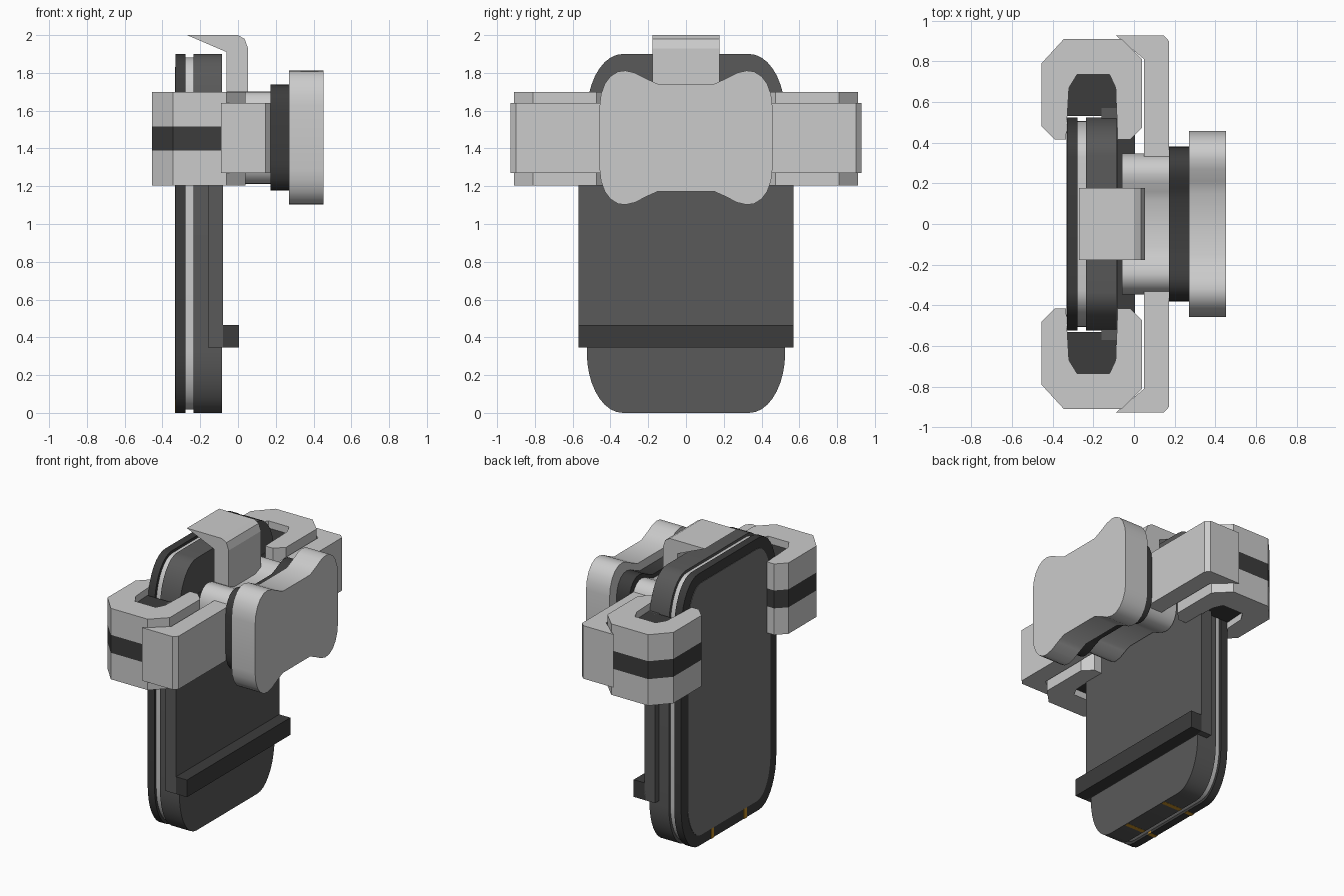
import bpy, bmesh, math

if "Cube" in bpy.data.objects:
    bpy.data.objects.remove(bpy.data.objects["Cube"])


def material(name, rgb):
    m = bpy.data.materials.new(name)
    m.diffuse_color = (*rgb, 1)
    m.use_nodes = True
    m.node_tree.nodes["Principled BSDF"].inputs["Base Color"].default_value = m.diffuse_color
    return m


DARK = material("dark_grey", (0.1, 0.1, 0.1))
BLACK = material("charcoal", (0.045, 0.045, 0.045))
GLASS = material("glass_grey", (0.18, 0.18, 0.18))
ORANGE = material("orange", (0.55, 0.27, 0.02))


def prism(name, pts, axis, a, b, mat=None, smooth=False):
    """Extrude a 2D outline along an axis: x takes (y,z), y takes (x,z), z takes (x,y)."""
    def place(p, h):
        return {"x": (h, p[0], p[1]), "y": (p[0], h, p[1]), "z": (p[0], p[1], h)}[axis]
    bm = bmesh.new()
    lo = [bm.verts.new(place(p, a)) for p in pts]
    hi = [bm.verts.new(place(p, b)) for p in pts]
    n = len(pts)
    bm.faces.new(lo)
    bm.faces.new(hi)
    for i in range(n):
        j = (i + 1) % n
        bm.faces.new((lo[i], lo[j], hi[j], hi[i]))
    bmesh.ops.recalc_face_normals(bm, faces=bm.faces)
    me = bpy.data.meshes.new(name)
    bm.to_mesh(me)
    bm.free()
    ob = bpy.data.objects.new(name, me)
    bpy.context.collection.objects.link(ob)
    if mat:
        me.materials.append(mat)
    if smooth:
        bpy.ops.object.select_all(action='DESELECT')
        ob.select_set(True)
        bpy.context.view_layer.objects.active = ob
        bpy.ops.object.shade_smooth_by_angle(angle=math.radians(35))
    return ob


def box(name, x, y, z, mat=None):
    return prism(name, [(x[0], y[0]), (x[1], y[0]), (x[1], y[1]), (x[0], y[1])], "z", *z, mat)


def mirror4(quarter, zc):
    """Reflect a top-right quarter outline, listed from the top centre to the side."""
    right = quarter + [(y, -z) for y, z in reversed(quarter)]
    full = right + [(-y, -z) for y, z in right]
    return [(y, zc + z) for y, z in full]


def slab(inset, ry=0.19, rz=0.32):
    """Rounded rectangle of the handset with elliptical corners."""
    w, h = 0.525 - inset, 0.95 - inset
    ry, rz = max(ry - inset * 0.6, 0.05), max(rz - inset * 0.8, 0.05)
    q = []
    for i in range(10):
        t = math.pi / 2 * i / 9
        q.append((w - ry + ry * math.sin(t), h - rz + rz * math.cos(t)))
    return mirror4(q, 0.95)


BONE = [(0.15, 0.285), (0.21, 0.312), (0.27, 0.343), (0.32, 0.355), (0.36, 0.35),
        (0.40, 0.325), (0.43, 0.285), (0.45, 0.23), (0.457, 0.17)]


def bone(sy, sz):
    return mirror4([(y * sy, z * sz) for y, z in BONE], 1.457)


# Handset layers
prism("front_frame", slab(0), "x", -0.33, -0.277, BLACK, True)
prism("middle_band", slab(0.018), "x", -0.28, -0.23, None, True)
prism("back_shell", slab(0), "x", -0.235, -0.085, DARK, True)
prism("screen", slab(0.07), "x", -0.333, -0.32, GLASS, True)

# Orange strips under the handset
for i, y in enumerate((-0.18, 0.18)):
    box(f"bottom_strip_{i}", (-0.333, -0.277), (y - 0.015, y + 0.015), (-0.001, 0.07), ORANGE)
    box(f"bottom_strip_back_{i}", (-0.235, -0.09), (y - 0.015, y + 0.015), (-0.001, 0.01), ORANGE)

# Back plate with its lower ledge
box("back_plate", (-0.16, -0.08), (-0.57, 0.57), (0.345, 1.65), DARK)
box("lower_ledge", (-0.085, 0.005), (-0.57, 0.57), (0.345, 0.465), BLACK)

# Side clamps, their dark bands and inner pads, and the hooked arms
CLAMP = [(-0.455, 0.48), (-0.455, 0.79), (-0.345, 0.91), (-0.06, 0.91), (0.04, 0.81),
         (0.04, 0.475), (-0.02, 0.415), (-0.08, 0.415), (-0.09, 0.67), (-0.12, 0.735),
         (-0.28, 0.735), (-0.32, 0.67), (-0.335, 0.415), (-0.39, 0.415)]
PAD = [(-0.33, 0.53), (-0.32, 0.67), (-0.28, 0.735), (-0.12, 0.735), (-0.09, 0.67), (-0.085, 0.53)]
ARM = [(0.05, 0.0), (0.05, 0.81), (-0.09, 0.928), (0.145, 0.928), (0.172, 0.90), (0.172, 0.0)]
for side, s in (("left", -1), ("right", 1)):
    def flip(pts):
        return [(x, y * s) for x, y in pts]
    prism(f"{side}_clamp_lower", flip(CLAMP), "z", 1.205, 1.39)
    prism(f"{side}_clamp_band", flip(CLAMP), "z", 1.39, 1.515, BLACK)
    prism(f"{side}_clamp_upper", flip(CLAMP), "z", 1.515, 1.70)
    prism(f"{side}_clamp_pad", flip(PAD), "z", 1.25, 1.65, BLACK)
    prism(f"{side}_arm", flip(ARM), "z", 1.27, 1.64)

# Top hook
HOOK = [(-0.06, 1.45), (-0.06, 1.91), (-0.27, 2.0), (0.0, 2.0), (0.035, 1.98),
        (0.053, 1.93), (0.053, 1.45)]
prism("top_hook", HOOK, "y", -0.178, 0.178)

# Hub, dark spacer and outer grip plate
prism("hub", bone(0.76, 0.69), "x", -0.06, 0.175, None, True)
prism("spacer", bone(0.835, 0.79), "x", 0.172, 0.27, BLACK, True)
prism("outer_plate", bone(1, 1), "x", 0.27, 0.452, None, True)
